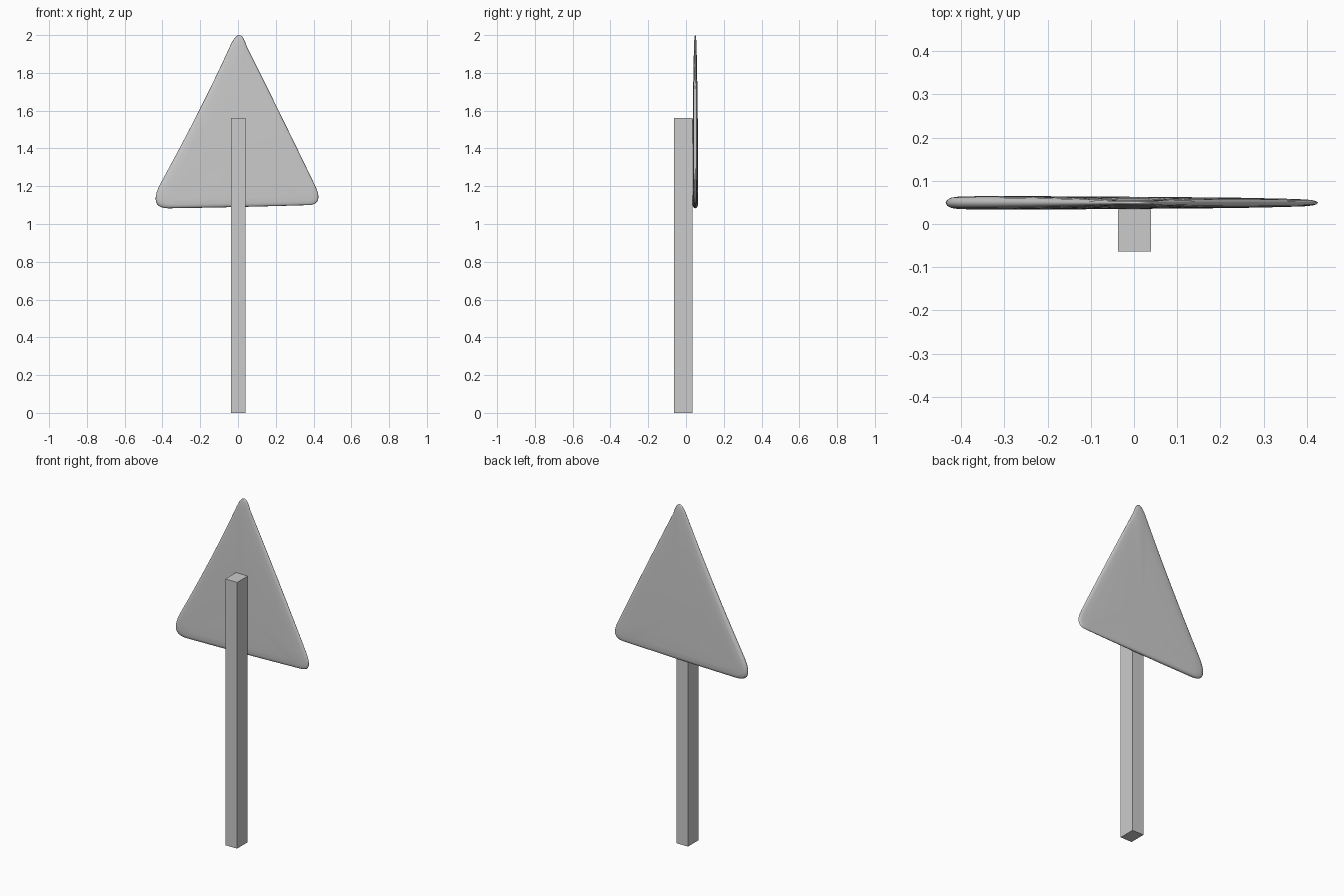
import bpy, bmesh
from mathutils import Vector

if "Cube" in bpy.data.objects:
    bpy.data.objects.remove(bpy.data.objects["Cube"])

# post: plain square-edged bar
bpy.ops.mesh.primitive_cube_add(size=1, location=(0.001, -0.015, 0.78))
post = bpy.context.object
post.name = "post"
post.scale = (0.076, 0.098, 1.56)
bpy.ops.object.transform_apply(location=False, rotation=False, scale=True)


def corner(a, c, b, half, steps=10):
    """Rounded corner as (x, z, half thickness) points."""
    a, c, b = Vector(a), Vector(c), Vector(b)
    pts = []
    for i in range(steps + 1):
        t = i / steps
        p = a * (1 - t) ** 2 + c * 2 * t * (1 - t) + b * t * t
        pts.append((p.x, p.y, half))
    return pts


def edge(a, m, b, half, steps=8):
    """Slightly bowed side through m, thickness blended between corners."""
    c = [2 * m[k] - (a[k] + b[k]) / 2 for k in (0, 1)]
    pts = []
    for i in range(1, steps):
        t = i / steps
        q = [a[k] * (1 - t) ** 2 + c[k] * 2 * t * (1 - t) + b[k] * t * t for k in (0, 1)]
        h = a[2] * (1 - t) + b[2] * t
        h += (half - (a[2] + b[2]) / 2) * 4 * t * (1 - t)
        pts.append((q[0], q[1], h))
    return pts


# sign outline: three uneven soft corners joined by bowed sides
top = corner((-0.042, 1.942), (0.011, 2.06), (0.046, 1.94), 0.006)
right = corner((0.405, 1.21), (0.46, 1.10), (0.37, 1.10), 0.008)
left = corner((-0.37, 1.083), (-0.478, 1.085), (-0.41, 1.215), 0.016)
outline = (top + edge(top[-1], (0.226, 1.578), right[0], 0.010)
           + right + edge(right[-1], (0, 1.09), left[0], 0.014)
           + left + edge(left[-1], (-0.209, 1.595), top[0], 0.013))

# sign plate: rings stepping inward from the rounded rim on both faces
centre, mid_y, mid_half = Vector((0, 1.36)), 0.049, 0.014
profile = [(0.45, 1.0), (0.18, 1.0), (0.07, 0.92), (0.03, 0.75), (0.008, 0.42)]
levels = ([(k, -h) for k, h in profile] + [(0, 0)]
          + [(k, h) for k, h in reversed(profile)])
bm = bmesh.new()
rings = []
for k, h in levels:
    ring = []
    for x, z, half in outline:
        p = Vector((x, z)).lerp(centre, k)
        blend = min(1, k * 1.5)
        t = half * (1 - blend) + mid_half * blend
        ring.append(bm.verts.new((p.x, mid_y + h * t, p.y)))
    rings.append(ring)
n = len(outline)
for r0, r1 in zip(rings, rings[1:]):
    for i in range(n):
        j = (i + 1) % n
        bm.faces.new((r0[i], r0[j], r1[j], r1[i]))
for ring, side in ((rings[0], -1), (rings[-1], 1)):
    hub = bm.verts.new((centre.x, mid_y + side * mid_half, centre.y))
    for i in range(n):
        bm.faces.new((ring[i], ring[(i + 1) % n], hub))
bmesh.ops.recalc_face_normals(bm, faces=bm.faces)
for f in bm.faces:
    f.smooth = True
mesh = bpy.data.meshes.new("sign_plate")
bm.to_mesh(mesh)
bm.free()
sign = bpy.data.objects.new("sign_plate", mesh)
bpy.context.collection.objects.link(sign)
